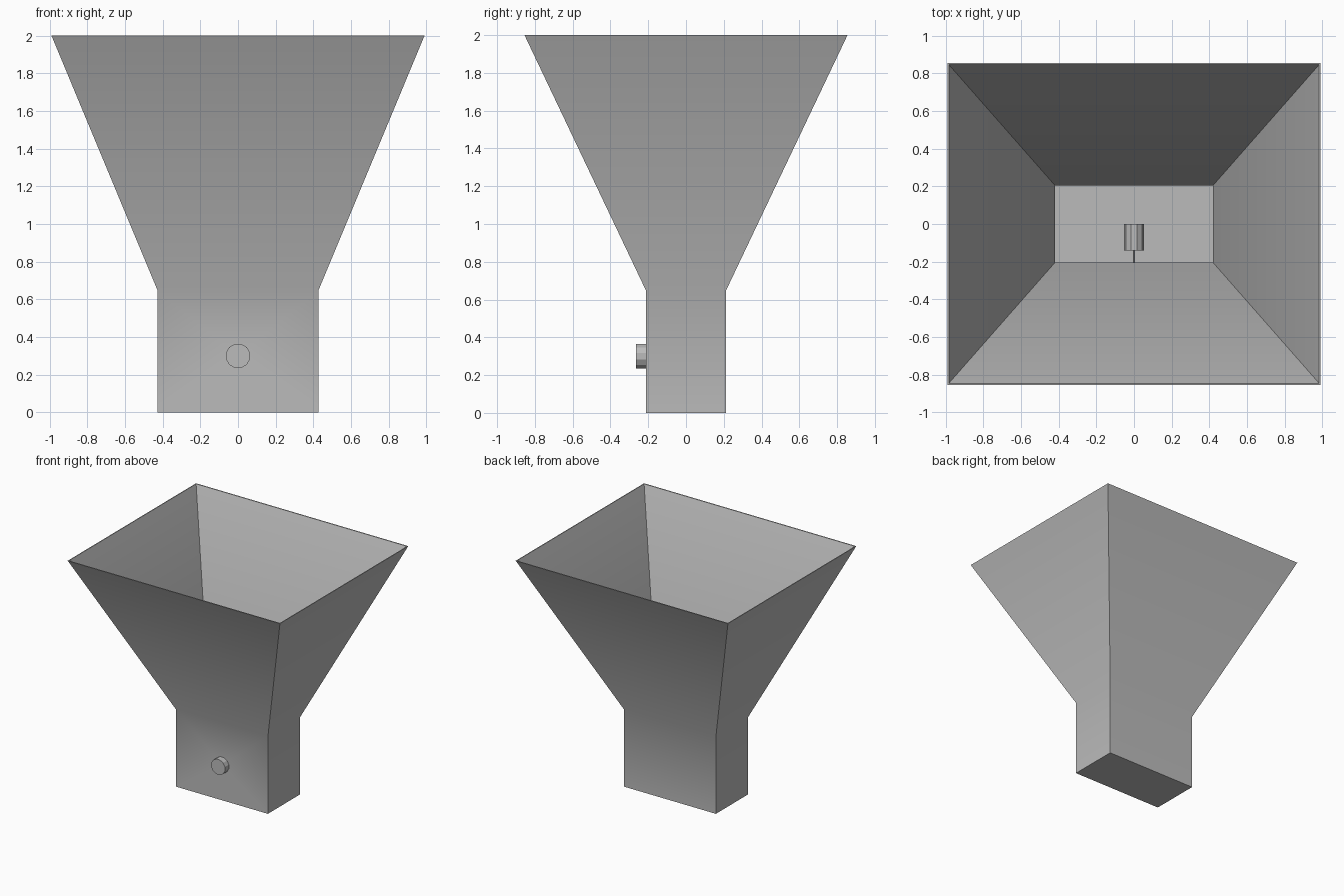
import bpy
import bmesh
import math
from mathutils import Matrix, Vector

if "Cube" in bpy.data.objects:
    bpy.data.objects.remove(bpy.data.objects["Cube"])

grey = bpy.data.materials.new("plain grey")
grey.use_nodes = True
GREY = (0.5, 0.5, 0.5, 1)
grey.diffuse_color = GREY
grey.node_tree.nodes["Principled BSDF"].inputs["Base Color"].default_value = GREY


def finish(name, bm, smooth=False):
    bmesh.ops.recalc_face_normals(bm, faces=bm.faces)
    mesh = bpy.data.meshes.new(name)
    bm.to_mesh(mesh)
    bm.free()
    mesh.materials.append(grey)
    obj = bpy.data.objects.new(name, mesh)
    bpy.context.collection.objects.link(obj)
    if smooth:
        bpy.ops.object.select_all(action="DESELECT")
        obj.select_set(True)
        bpy.context.view_layer.objects.active = obj
        bpy.ops.object.shade_smooth_by_angle(angle=math.radians(30))
    return obj


def rod(name, radius, y_front, y_back, sides, z=0.3):
    """Cylinder along y with flat sides facing left and right."""
    bm = bmesh.new()
    place = (Matrix.Translation(Vector((0, (y_front + y_back) / 2, z)))
             @ Matrix.Rotation(math.pi / 2, 4, "X")
             @ Matrix.Rotation(math.pi / sides, 4, "Z"))
    bmesh.ops.create_cone(bm, cap_ends=True, segments=sides, radius1=radius,
                          radius2=radius, depth=y_back - y_front, matrix=place)
    return finish(name, bm)


# Hopper: rectangular rings running up the outside and down the inside
rings = [(0.428, 0.213, 0), (0.428, 0.213, 0.65), (0.99, 0.855, 2),
         (0.983, 0.846, 2), (0.418, 0.203, 0.65), (0.418, 0.203, 0.01)]
bm = bmesh.new()
loops = [[bm.verts.new((sx * x, sy * y, z))
          for sx, sy in ((-1, -1), (1, -1), (1, 1), (-1, 1))]
         for x, y, z in rings]
for lower, upper in zip(loops, loops[1:]):
    for i in range(4):
        j = (i + 1) % 4
        bm.faces.new((lower[i], lower[j], upper[j], upper[i]))
bm.faces.new(loops[0][::-1])
bm.faces.new(loops[-1])

# Front plate fans out from the axle hole
bm.faces.ensure_lookup_table()
poked = bmesh.ops.poke(bm, faces=[bm.faces[0]])
poked["verts"][0].co.z = 0.3
finish("hopper", bm, smooth=True)

# Knob outside, thin axle through the wall, roller inside
rod("knob", 0.066, -0.265, -0.213, 12)
rod("axle", 0.005, -0.22, -0.13, 8)
rod("roller", 0.052, -0.14, 0, 10)
